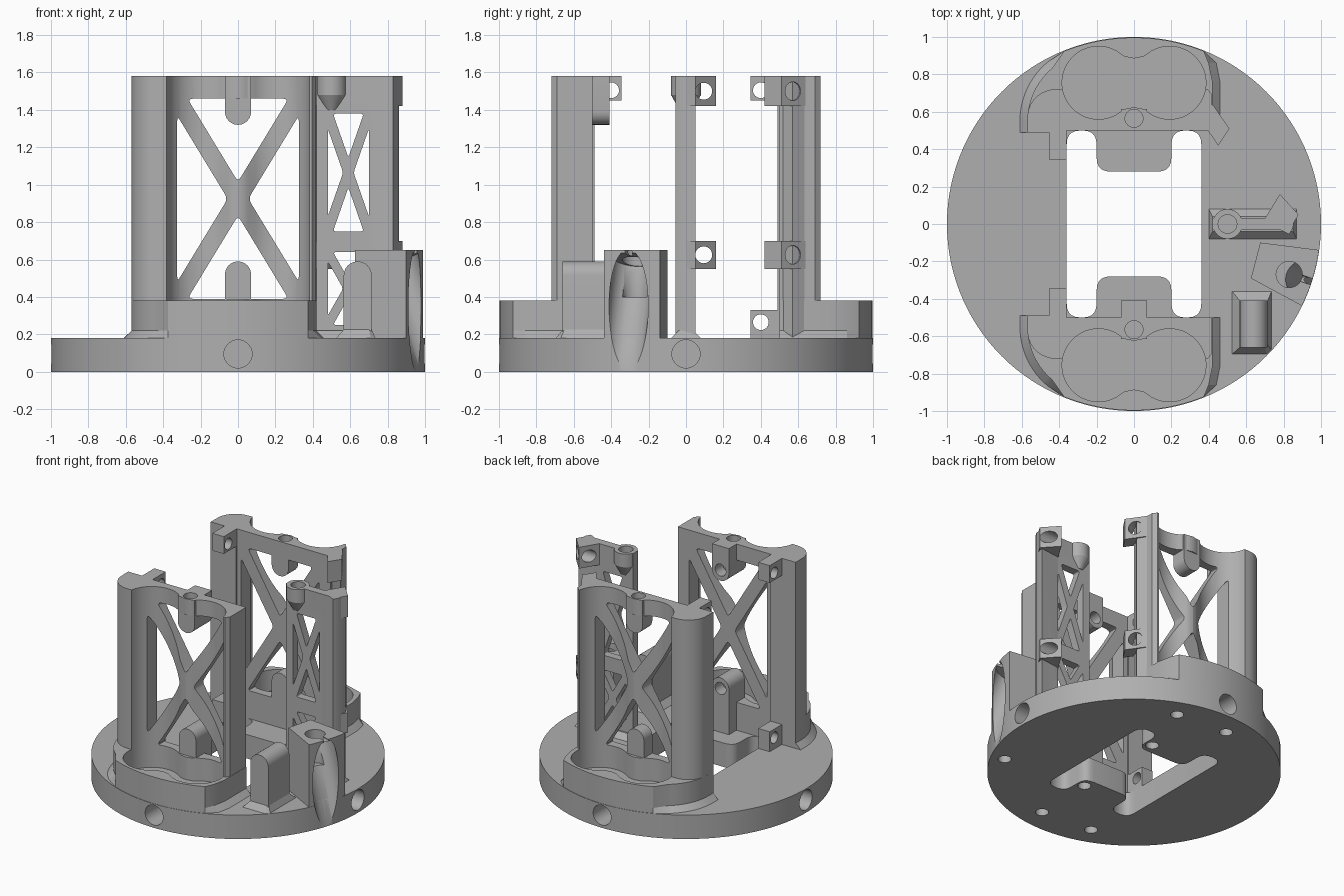
import bpy, bmesh, math
from mathutils import Vector

if "Cube" in bpy.data.objects:
    bpy.data.objects.remove(bpy.data.objects["Cube"], do_unlink=True)

GREY = (0.43, 0.43, 0.43, 1)
grey = bpy.data.materials.new("matte_grey")
grey.use_nodes = True
grey.diffuse_color = GREY
grey.node_tree.nodes["Principled BSDF"].inputs["Base Color"].default_value = GREY


def arc(cx, cy, r, a0, a1, n=12):
    angles = [math.radians(a0 + (a1 - a0) * i / n) for i in range(n + 1)]
    return [(cx + r * math.cos(a), cy + r * math.sin(a)) for a in angles]


def rounded(pts, r, n=5):
    """Round every corner of a polygon."""
    out = []
    for i, p in enumerate(pts):
        p, a, b = Vector(p), Vector(pts[i - 1]), Vector(pts[(i + 1) % len(pts)])
        a, b = p + (a - p).normalized() * r, p + (b - p).normalized() * r
        for k in range(n + 1):
            t = k / n
            out.append(tuple(a * (1 - t) ** 2 + p * 2 * t * (1 - t) + b * t * t))
    return out


def rect(x0, x1, y0, y1):
    return [(x0, y0), (x1, y0), (x1, y1), (x0, y1)]


def flip(pts, s):
    return [(x, y * s) for x, y in pts]


def prism(name, pts, lo, hi, axis="z", top=None):
    """Extrude a polygon along an axis, optionally to another polygon."""
    place = {"z": lambda a, b, h: (a, b, h), "y": lambda a, b, h: (a, h, b),
             "x": lambda a, b, h: (h, a, b)}[axis]
    bm = bmesh.new()
    low = [bm.verts.new(place(a, b, lo)) for a, b in pts]
    high = [bm.verts.new(place(a, b, hi)) for a, b in top or pts]
    bm.faces.new(low)
    bm.faces.new(high)
    for i in range(len(low)):
        bm.faces.new((low[i - 1], low[i], high[i], high[i - 1]))
    return finish(bm, name)


def rod(name, p, q, r, r2=None, n=32):
    """Cylinder or cone between two points."""
    p, q = Vector(p), Vector(q)
    bm = bmesh.new()
    bmesh.ops.create_cone(bm, cap_ends=True, segments=n, radius1=r,
                          radius2=r if r2 is None else r2, depth=(q - p).length)
    bm.transform((q - p).to_track_quat("Z", "Y").to_matrix().to_4x4())
    bmesh.ops.translate(bm, verts=bm.verts, vec=(p + q) / 2)
    return finish(bm, name)


def finish(bm, name):
    bmesh.ops.recalc_face_normals(bm, faces=bm.faces)
    mesh = bpy.data.meshes.new(name)
    bm.to_mesh(mesh)
    bm.free()
    mesh.materials.append(grey)
    ob = bpy.data.objects.new(name, mesh)
    bpy.context.collection.objects.link(ob)
    return ob


def cut(ob, *cutters):
    for c in cutters:
        m = ob.modifiers.new("cut", "BOOLEAN")
        m.operation, m.solver, m.object = "DIFFERENCE", "EXACT", c
        bpy.context.view_layer.objects.active = ob
        bpy.ops.object.modifier_apply(modifier=m.name)
        bpy.data.objects.remove(c, do_unlink=True)
    return ob


def truss_cutters(cx, hw, z0, z1, bar, y0, y1, r):
    """Four rounded triangles that leave an X of bars."""
    zc, k = (z0 + z1) / 2, (z1 - z0) / 2 / hw * bar
    tris = [[(cx - hw + bar, z), (cx + hw - bar, z), (cx, zc + d * k)]
            for z, d in ((z0, -1), (z1, 1))]
    tris += [[(cx + s * hw, z0 + k), (cx + s * hw, z1 - k), (cx + s * bar, zc)]
             for s in (-1, 1)]
    return [prism("cutter", rounded(t, r), y0, y1, "y") for t in tris]


def scoop():
    """Slanted bore that breaks out through the rim."""
    a, t = math.radians(-18), math.tan(math.radians(20))
    pts = [((1 + (0.33 - z) * t) * math.cos(a), (1 + (0.33 - z) * t) * math.sin(a), z)
           for z in (0.6, -0.3)]
    return rod("cutter", *pts, 0.11, n=48)


# Round base with central opening, rim holes and screw holes underneath
base = prism("base_disc", arc(0, 0, 1, 0, 357, 119), 0, 0.18)
half = [(-0.36, -0.5), (-0.2, -0.5), (-0.2, -0.28), (0.2, -0.28), (0.2, -0.5), (0.36, -0.5)]
cut(base, prism("cutter", rounded(half + [(-x, -y) for x, y in half], 0.075), -0.1, 0.3))
for x, y in ((1, 0), (-1, 0), (0, 1), (0, -1)):
    cut(base, rod("cutter", (x * 0.8, y * 0.8, 0.095), (x * 1.1, y * 1.1, 0.095), 0.075))
for x, y in ((0.28, 0.79), (-0.28, -0.79), (-0.13, 0.82), (0.13, -0.82),
             (0.14, 0.36), (0.14, -0.36), (0.79, -0.43)):
    cut(base, rod("cutter", (x, y, -0.1), (x, y, 0.12), 0.045))
cut(base, scoop())


def foot(d, s):
    pts = [(-0.57 - d, 0.49)] + arc(-0.2, 0.55, 0.37 + d, 180, 130)
    pts += arc(0, 0, 0.997, 112, 68) + [(0.4 + d, 0.86), (0.42 + d, 0.76), (0.42 + d, 0.5),
                                        (-0.36, 0.5), (-0.36, 0.49)]
    return flip(pts, s)


# Twin-cell outline used for the sockets and the scalloped walls
neck = [(-0.05, 0.615), (0, 0.625), (0.05, 0.615)]
cells = arc(-0.19, 0.755, 0.195, 60, 300, 28) + neck + arc(0.19, 0.755, 0.195, 240, 480, 28)
cells += [(-x, 1.51 - y) for x, y in neck]
wall = [(-0.57, 0.49), (-0.57, 0.54)] + arc(-0.42, 0.57, 0.15, 170, 90, 8)
wall += [(0.395, 0.72), (0.418, 0.69), (0.418, 0.5), (-0.36, 0.5), (-0.36, 0.49)]

# Two opposed towers with sockets, trusses and nut bosses
for s, side in ((-1, "front"), (1, "back")):
    prism(side + "_foot_skirt", foot(0.04, s), 0.18, 0.22, top=foot(0, s))
    cut(prism(side + "_cell_socket", foot(0, s), 0.22, 0.38),
        prism("cutter", flip(cells, s), 0.1, 0.5))
    tower = prism(side + "_tower", flip(wall, s), 0.22, 1.58)
    cut(tower, prism("cutter", flip(cells, s), 0.1, 1.7),
        *truss_cutters(0, 0.325, 0.39, 1.46, 0.055, s * 0.3, s * 0.9, 0.03))
    inner = 0.41 if s < 0 else 0.5
    hung = rect(-0.07, 0.07, 1.39, 1.58)[2:] + arc(0, 1.39, 0.07, 180, 360)
    stand = rect(-0.07, 0.07, 0.18, 0.52)[:2] + arc(0, 0.52, 0.07, 0, 180)
    upper = prism(side + "_upper_screw_boss", hung, s * inner, s * 0.615, "y")
    lower = prism(side + "_lower_screw_boss", stand, s * inner, s * 0.6, "y")
    for ob, z in ((upper, 1.4), (lower, 0.51)):
        if s < 0:
            cut(ob, rod("cutter", (0, -0.3, z), (0, -0.5, z), 0.045))
    for ob in (upper, tower):
        cut(ob, rod("cutter", (0, s * 0.565, 1.46), (0, s * 0.565, 1.7), 0.048))
    for z0, z1, zh in ((0.18, 0.33, 0.265), (1.45, 1.58, 1.505)):
        cut(prism(side + "_nut_boss", flip(rect(-0.455, -0.36, 0.345, 0.5), s), z0, z1),
            rod("cutter", (-0.6, s * 0.4, zh), (-0.2, s * 0.4, zh), 0.042))

# Angled flange on the back tower
prism("angled_flange", [(0.36, 0.5), (0.405, 0.5), (0.455, 0.57), (0.415, 0.64), (0.38, 0.64)],
      0.18, 1.58)
for z0, z1 in ((0.55, 0.7), (1.42, 1.58)):
    z = (z0 + z1) / 2
    cut(prism("angled_boss", [(0.36, 0.55), (0.45, 0.42), (0.51, 0.51), (0.42, 0.64)], z0, z1),
        rod("cutter", (0.38, 0.51, z), (0.55, 0.63, z), 0.05))

# Narrow side tower
side_tower = prism("side_tower", [(0.42, -0.03), (0.78, -0.03), (0.83, -0.055), (0.85, -0.02),
                                  (0.86, 0.05), (0.7, 0.03), (0.42, 0.03)], 0.18, 1.58)
cut(side_tower, *truss_cutters(0.59, 0.11, 0.75, 1.38, 0.028, -0.2, 0.2, 0.018),
    *truss_cutters(0.59, 0.11, 0.25, 0.64, 0.028, -0.2, 0.2, 0.018),
    rod("cutter", (0.5, 0, 1.44), (0.5, 0, 1.7), 0.05))
prism("side_tower_foot", rect(0.4, 0.87, -0.08, 0.08), 0.18, 0.22, top=rect(0.42, 0.85, -0.04, 0.04))
cut(rod("side_screw_boss", (0.5, 0, 1.48), (0.5, 0, 1.58), 0.08),
    rod("cutter", (0.5, 0, 1.4), (0.5, 0, 1.7), 0.05))
rod("side_boss_cone", (0.5, 0, 1.4), (0.5, 0, 1.48), 0.035, 0.08)
for z0, z1 in ((0.55, 0.7), (1.42, 1.58)):
    z = (z0 + z1) / 2
    cut(prism("side_nut_boss", [(0.7, 0.03), (0.78, 0.16), (0.88, 0.05), (0.85, 0.0)], z0, z1),
        rod("cutter", (0.65, 0.095, z), (0.95, 0.095, z), 0.045))

# Arched block with chamfered foot
prism("block_foot", [(0.525, -0.695), (0.71, -0.695), (0.735, -0.67), (0.735, -0.36), (0.525, -0.36)],
      0.18, 0.225, top=[(0.565, -0.66), (0.7, -0.66), (0.715, -0.65), (0.715, -0.41), (0.565, -0.41)])
prism("arched_block", [(0.565, 0.18), (0.715, 0.18)] + arc(0.64, 0.515, 0.075, 0, 180),
      -0.66, -0.41, "y")

# Bored housing on the rim
housing = prism("rim_housing", arc(0, 0, 0.999, -26, -8) + rounded([(0.68, -0.08), (0.62, -0.31)], 0.02),
                0.01, 0.65)
cut(housing, prism("cutter", [(0.4, 0.37), (0.89, 0.65), (0.89, 0.8), (0.4, 0.8)], -0.7, 0.1, "y"),
    scoop(), rod("cutter", (0.83, -0.27, 0.4), (0.83, -0.27, 0.8), 0.07),
    rod("cutter", (0.83, -0.27, 0.64), (1.05, -0.34, 0.64), 0.02))

# Smooth curved walls, keep edges crisp
for ob in bpy.context.scene.objects:
    if ob.type == "MESH":
        bpy.ops.object.select_all(action="DESELECT")
        ob.select_set(True)
        bpy.context.view_layer.objects.active = ob
        bpy.ops.object.shade_smooth_by_angle(angle=math.radians(30))
